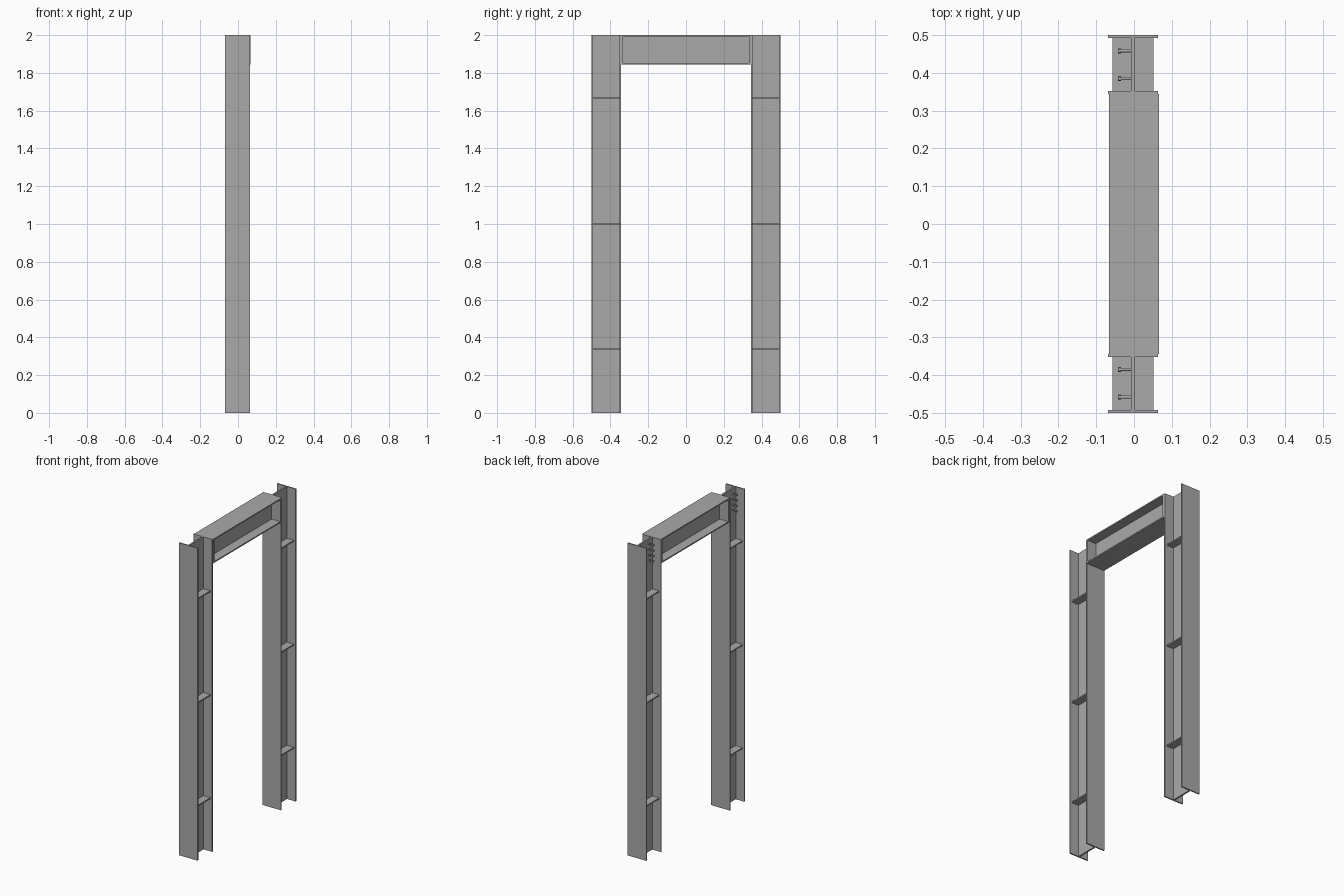
import bpy
import bmesh
from math import pi
from mathutils import Matrix, Vector

cube = bpy.data.objects.get("Cube")
if cube:
    bpy.data.objects.remove(cube, do_unlink=True)

steel = bpy.data.materials.new("steel grey")
steel.use_nodes = True
GREY = (0.4, 0.4, 0.4, 1)
steel.diffuse_color = GREY
steel.node_tree.nodes["Principled BSDF"].inputs["Base Color"].default_value = GREY


def finish(name, bm):
    mesh = bpy.data.meshes.new(name)
    bmesh.ops.recalc_face_normals(bm, faces=bm.faces)
    bm.to_mesh(mesh)
    bm.free()
    mesh.materials.append(steel)
    obj = bpy.data.objects.new(name, mesh)
    bpy.context.collection.objects.link(obj)
    return obj


def box(name, low, high):
    low, high = Vector(low), Vector(high)
    bm = bmesh.new()
    size = Matrix.Diagonal((*(high - low), 1))
    bmesh.ops.create_cube(bm, size=1, matrix=Matrix.Translation((low + high) / 2) @ size)
    return finish(name, bm)


def i_beam(name, width, depth, flange, web, length, matrix):
    """Extrude an I section: flanges across local x, depth along local y."""
    w, d, t = width / 2, depth / 2, web / 2
    f = d - flange
    half = [(w, -d), (w, -f), (t, -f), (t, f), (w, f), (w, d)]
    outline = half + [(-x, y) for x, y in reversed(half)]
    bm = bmesh.new()
    face = bm.faces.new([bm.verts.new((x, y, 0)) for x, y in outline])
    moved = bmesh.ops.extrude_face_region(bm, geom=[face])["geom"]
    verts = [v for v in moved if isinstance(v, bmesh.types.BMVert)]
    bmesh.ops.translate(bm, verts=verts, vec=(0, 0, length))
    bmesh.ops.transform(bm, matrix=matrix, verts=bm.verts)
    return finish(name, bm)


def bolt(name, x0, x1, y, z):
    """Shank with a hexagonal nut, pointing along x."""
    bm = bmesh.new()
    for radius, sides, start, end in ((0.004, 12, x0, x1), (0.007, 6, x1 - 0.008, x1)):
        place = Matrix.Translation(((start + end) / 2, y, z)) @ Matrix.Rotation(pi / 2, 4, "Y")
        bmesh.ops.create_cone(bm, cap_ends=True, segments=sides, radius1=radius,
                              radius2=radius, depth=abs(end - start), matrix=place)
    return finish(name, bm)


CX = -0.003          # column centre line
FLANGE, WEB = 0.008, 0.01
INNER = 0.344        # inner face of the columns

for side, label in ((-1, "front"), (1, "back")):
    mid = side * (0.5 + INNER) / 2
    i_beam(f"{label}_column", 0.132, 0.5 - INNER, FLANGE, WEB, 2,
           Matrix.Translation((CX, mid, 0)))

    # Stiffeners and thin backing plates on both sides of the web
    reach = (0.5 - INNER) / 2 - FLANGE
    for level, z in enumerate((0.34, 1.0, 1.665), 1):
        for s, hand in ((-1, "right"), (1, "left")):
            xs = sorted((CX + s * WEB / 2, CX + s * 0.054))
            box(f"{label}_stiffener_{hand}_{level}",
                (xs[0], mid - reach, z - 0.004), (xs[1], mid + reach, z + 0.004))

    # Two rows of connection bolts on the web
    for row, y in enumerate((0.385, 0.458), 1):
        for n in range(4):
            bolt(f"{label}_bolt_{row}_{n + 1}", -0.008, -0.034, side * y, 1.865 + n * 0.035)

    # End plate of the lintel
    ys = sorted((side * INNER, side * (INNER - 0.01)))
    box(f"{label}_end_plate", (-0.066, ys[0], 1.845), (0.066, ys[1], 2))

# Lintel beam spanning the columns
span = 2 * (INNER - 0.01)
i_beam("lintel", 0.133, 0.155, FLANGE, WEB, span,
       Matrix.Translation((0, span / 2, 1.9225)) @ Matrix.Rotation(pi / 2, 4, "X"))
